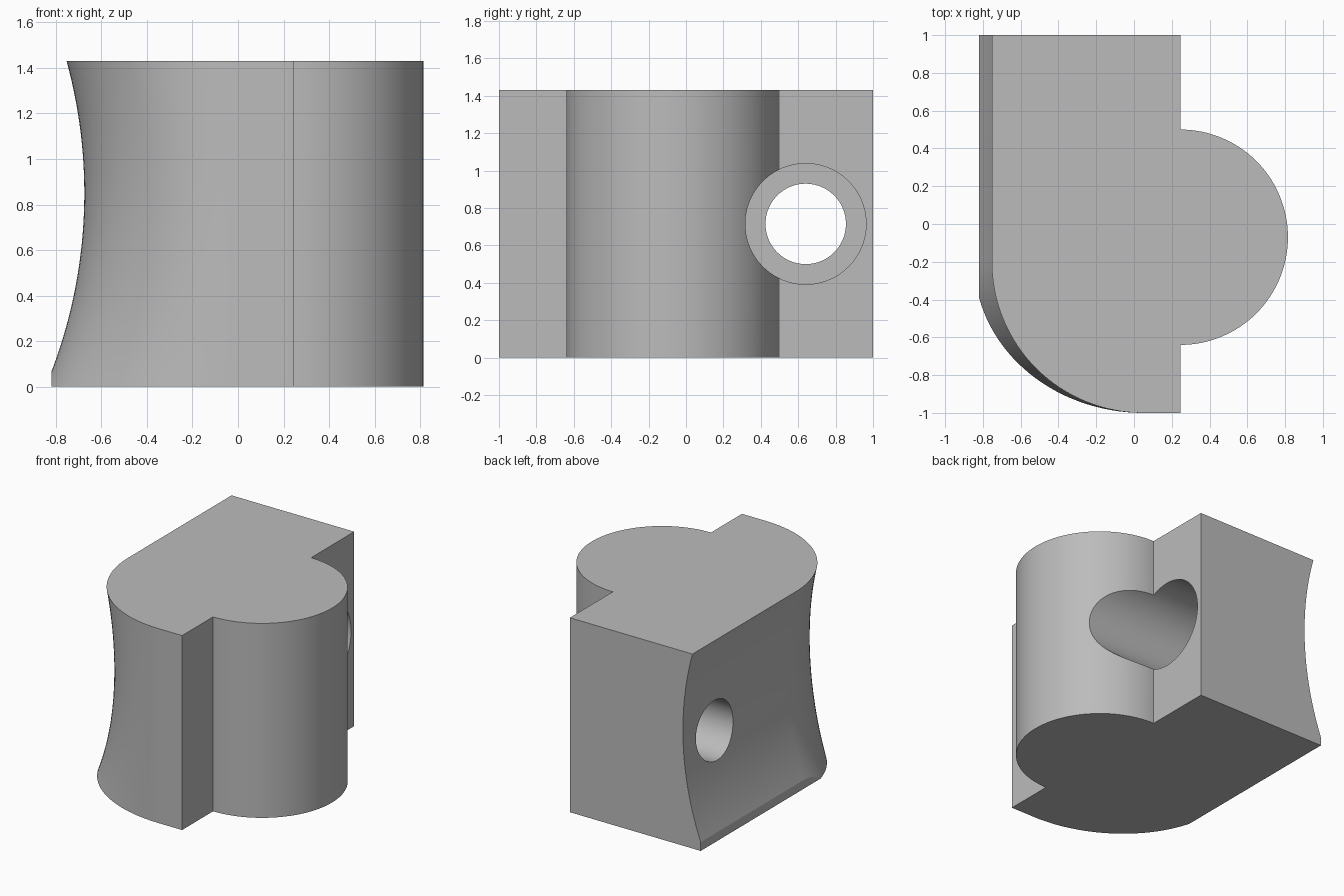
import bpy, bmesh, math
from mathutils import Vector

cube = bpy.data.objects.get("Cube")
if cube:
    bpy.data.objects.remove(cube, do_unlink=True)

HEIGHT = 1.43
LEFT, RIGHT = -0.82, 0.245      # flat sides of the block
HOLE_Y, HOLE_Z = 0.64, HEIGHT / 2

grey = bpy.data.materials.new("plain grey")
grey.use_nodes = True
colour = (0.5, 0.5, 0.5, 1)
grey.diffuse_color = colour
grey.node_tree.nodes["Principled BSDF"].inputs["Base Color"].default_value = colour


def waist(z):
    """Hollow profile of the left side."""
    r = 2.2
    return -0.675 - r + math.sqrt(r * r - (z - 0.85) ** 2)


def outline(z, steps=64):
    """Plan of the block at height z, anticlockwise from the front right corner."""
    pts = [(RIGHT, -1)]
    for i in range(steps + 1):                       # half-round boss
        a = math.pi * (i / steps - 0.5)
        pts.append((RIGHT + 0.57 * math.cos(a), -0.07 + 0.57 * math.sin(a)))
    x = waist(z)
    pts += [(RIGHT, 1), (x, 1)]
    for i in range(steps // 2 + 1):                  # rounded front left corner
        a = math.pi * (1 + i / steps)
        pts.append((0.05 + (0.05 - x) * math.cos(a), -0.2 + 0.8 * math.sin(a)))
    return pts


# Body: stacked outlines, skinned and capped
bm = bmesh.new()
layers = 32
rings = []
for k in range(layers + 1):
    z = HEIGHT * k / layers
    rings.append([bm.verts.new((x, y, z)) for x, y in outline(z)])
n = len(rings[0])
for low, high in zip(rings, rings[1:]):
    for i in range(n):
        j = (i + 1) % n
        bm.faces.new((low[i], low[j], high[j], high[i]))
bm.faces.new(rings[0][::-1])
bm.faces.new(rings[-1])

# Trim the flared foot flush with the left side
cut = bmesh.ops.bisect_plane(
    bm, geom=bm.verts[:] + bm.edges[:] + bm.faces[:], dist=1e-5,
    plane_co=Vector((LEFT, 0, 0)), plane_no=Vector((-1, 0, 0)), clear_outer=True)
bmesh.ops.holes_fill(bm, edges=[e for e in bm.edges if e.is_boundary], sides=0)
bmesh.ops.dissolve_limit(bm, angle_limit=0.001, verts=bm.verts[:], edges=bm.edges[:])
bmesh.ops.recalc_face_normals(bm, faces=bm.faces[:])
mesh = bpy.data.meshes.new("block_body")
bm.to_mesh(mesh)
bm.free()
body = bpy.data.objects.new("block_body", mesh)
bpy.context.collection.objects.link(body)
mesh.materials.append(grey)


def bore(name, radius, x0, x1):
    """Cut a round hole along x through the body."""
    bpy.ops.mesh.primitive_cylinder_add(
        vertices=96, radius=radius, depth=x1 - x0,
        location=((x0 + x1) / 2, HOLE_Y, HOLE_Z), rotation=(0, math.pi / 2, 0))
    cutter = bpy.context.object
    cutter.name = name
    cutter.hide_render = True
    cutter.data.materials.append(grey)
    mod = body.modifiers.new(name, 'BOOLEAN')
    mod.operation = 'DIFFERENCE'
    mod.solver = 'EXACT'
    mod.object = cutter
    bpy.context.view_layer.objects.active = body
    bpy.ops.object.modifier_apply(modifier=name)
    bpy.data.objects.remove(cutter, do_unlink=True)


bore("through_hole", 0.215, -1.2, 1.2)
bore("counterbore", 0.323, -0.29, 1.2)

bpy.ops.object.select_all(action='DESELECT')
body.select_set(True)
bpy.context.view_layer.objects.active = body
bpy.ops.object.shade_smooth_by_angle(angle=math.radians(15))
